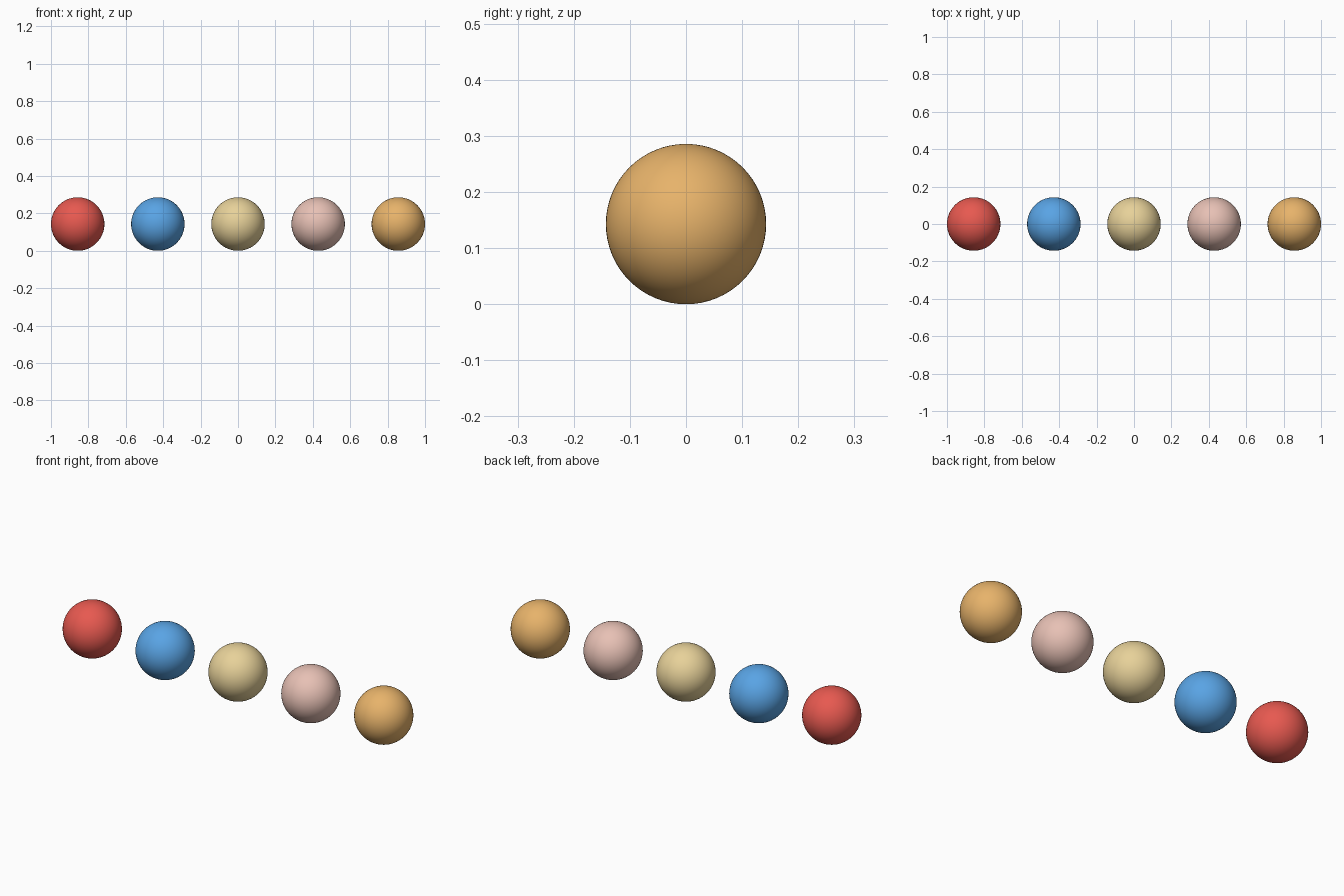
import bpy

cube = bpy.data.objects.get("Cube")
if cube:
    bpy.data.objects.remove(cube, do_unlink=True)

RADIUS = 1 / 7
SPACING = 3 * RADIUS

# Ball colours from right (-x) to left (+x), linear values
COLOURS = {
    "red": (0.8, 0.1, 0.08),
    "blue": (0.1, 0.37, 0.78),
    "straw": (0.8, 0.64, 0.32),
    "pink": (0.8, 0.53, 0.46),
    "amber": (0.8, 0.45, 0.145),
}


def make_material(name, rgb):
    mat = bpy.data.materials.new(name)
    mat.use_nodes = True
    colour = (*rgb, 1)
    mat.diffuse_color = colour
    shader = next(n for n in mat.node_tree.nodes if n.type == "BSDF_PRINCIPLED")
    shader.inputs["Base Color"].default_value = colour
    return mat


def make_ball(name, rgb, x):
    bpy.ops.mesh.primitive_uv_sphere_add(
        segments=64, ring_count=32, radius=RADIUS, location=(x, 0, RADIUS))
    ball = bpy.context.object
    ball.name = name + "_ball"
    ball.data.materials.append(make_material(name, rgb))
    bpy.ops.object.shade_smooth()


# Row of five evenly spaced balls
middle = (len(COLOURS) - 1) / 2
for i, (name, rgb) in enumerate(COLOURS.items()):
    make_ball(name, rgb, (i - middle) * SPACING)
